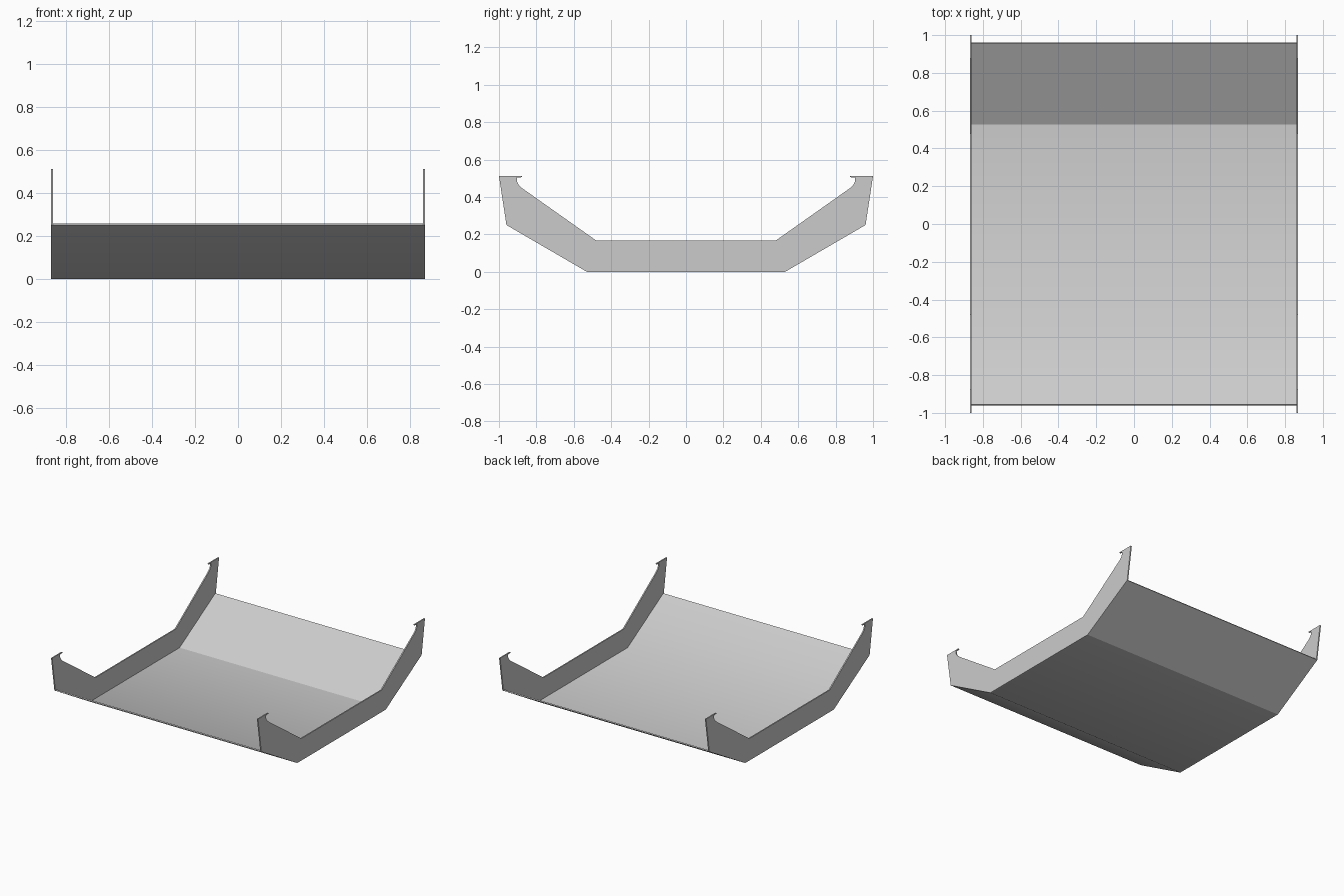
import bpy
import bmesh
from mathutils import Vector

cube = bpy.data.objects.get("Cube")
if cube:
    bpy.data.objects.remove(cube, do_unlink=True)

HALF_WIDTH = 0.868
SHEET = 0.009

grey = bpy.data.materials.new("sheet_grey")
grey.use_nodes = True
colour = (0.6, 0.6, 0.6, 1)
grey.diffuse_color = colour
grey.node_tree.nodes["Principled BSDF"].inputs["Base Color"].default_value = colour


def mirrored(half):
    """Complete a half profile (y >= 0) with its reflection in y."""
    return half + [(-y, z) for y, z in reversed(half)]


def extrude_profile(name, profile, x0, x1, soft_fold=None):
    """Extrude a closed (y, z) profile along x; one fold may stay soft."""
    bm = bmesh.new()
    face = bm.faces.new([bm.verts.new((x0, y, z)) for y, z in profile])
    out = bmesh.ops.extrude_face_region(bm, geom=[face])
    moved = [g for g in out["geom"] if isinstance(g, bmesh.types.BMVert)]
    bmesh.ops.translate(bm, verts=moved, vec=Vector((x1 - x0, 0, 0)))
    bmesh.ops.recalc_face_normals(bm, faces=bm.faces)
    for f in bm.faces:
        f.smooth = soft_fold is not None
    for e in bm.edges:
        along_x = abs(e.verts[0].co.x - e.verts[1].co.x) > 0.1
        e.smooth = (soft_fold is not None and along_x
                    and abs(e.verts[0].co.y - soft_fold) < 0.02)
    mesh = bpy.data.meshes.new(name)
    bm.to_mesh(mesh)
    bm.free()
    mesh.materials.append(grey)
    obj = bpy.data.objects.new(name, mesh)
    bpy.context.collection.objects.link(obj)
    return obj


# Folded tray: flat floor with a sloping panel at the front and back
outer = [(0.96, 0.25), (0.53, 0)]
inner = [(0.53 - SHEET * 0.27, SHEET), (0.96 - SHEET / 2, 0.25 + SHEET * 0.87)]
tray_profile = mirrored(outer) + mirrored(inner)[2:] + inner
extrude_profile("folded_tray", tray_profile,
                -HALF_WIDTH + SHEET, HALF_WIDTH - SHEET, soft_fold=-0.53)

# Side plates with an upright hooked tip at each end
plate_half = [
    (0.53, 0), (0.96, 0.25), (1, 0.512),
    (0.877, 0.512), (0.877, 0.506), (0.905, 0.503),
    (0.904, 0.485), (0.895, 0.466), (0.875, 0.446),
    (0.48, 0.167),
]
plate_profile = mirrored(plate_half)
for name, side in (("left_side_plate", 1), ("right_side_plate", -1)):
    extrude_profile(name, plate_profile,
                    side * (HALF_WIDTH - SHEET), side * HALF_WIDTH)
